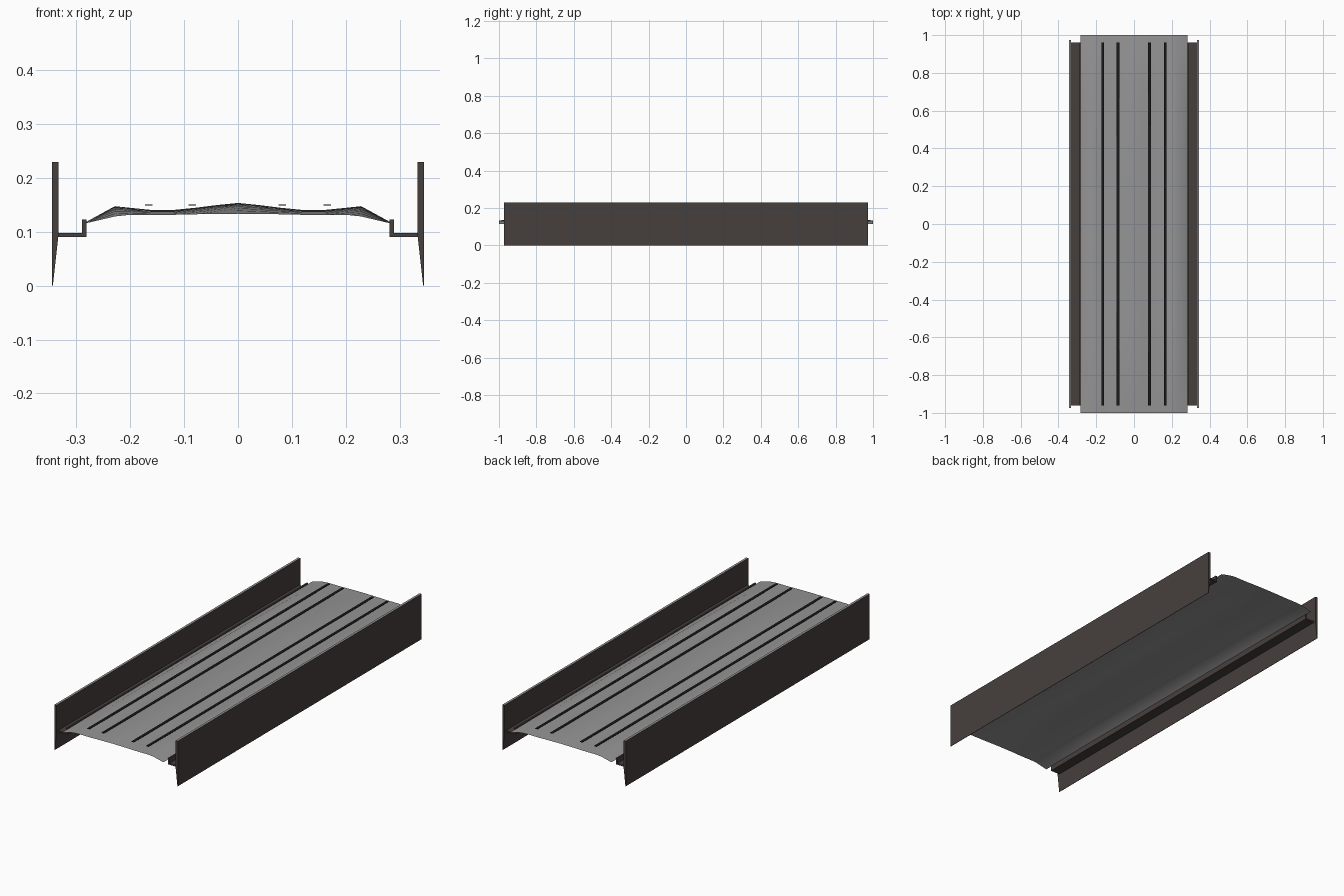
import bpy
import bmesh

if "Cube" in bpy.data.objects:
    bpy.data.objects.remove(bpy.data.objects["Cube"])


def material(name, rgb):
    m = bpy.data.materials.new(name)
    m.diffuse_color = (*rgb, 1)
    m.use_nodes = True
    m.node_tree.nodes["Principled BSDF"].inputs["Base Color"].default_value = m.diffuse_color
    return m


GREY = material("deck grey", (0.30, 0.30, 0.30))
BROWN = material("dark brown", (0.062, 0.050, 0.047))
BLACK = material("strip black", (0.010, 0.010, 0.010))


def finish(bm, name, mats):
    bmesh.ops.recalc_face_normals(bm, faces=bm.faces)
    me = bpy.data.meshes.new(name)
    bm.to_mesh(me)
    bm.free()
    for m in mats:
        me.materials.append(m)
    ob = bpy.data.objects.new(name, me)
    bpy.context.collection.objects.link(ob)
    return ob


def extrude_profile(name, pts, half_len, mats):
    """Closed x-z profile run along y, centred on y = 0."""
    bm = bmesh.new()
    face = bm.faces.new([bm.verts.new((x, -half_len, z)) for x, z in pts])
    ext = bmesh.ops.extrude_face_region(bm, geom=[face])
    verts = [v for v in ext["geom"] if isinstance(v, bmesh.types.BMVert)]
    bmesh.ops.translate(bm, verts=verts, vec=(0, 2 * half_len, 0))
    return finish(bm, name, mats)


# Deck: thin sheet, crowned in the middle and flattening towards both ends
half = [  # x, z mid-length, z at the ends
    (0, .153, .133), (.04, .149, .1325), (.08, .144, .132), (.12, .140, .131),
    (.16, .140, .131), (.20, .144, .131), (.228, .147, .128), (.283, .117, .115)]
section = [(-x, a, b) for x, a, b in half[:0:-1]] + half
rows = 24
bm = bmesh.new()
grid = []
for i in range(rows + 1):
    y = -1 + 2 * i / rows
    t = abs(y) ** 4
    grid.append([bm.verts.new((x, y, a + (b - a) * t)) for x, a, b in section])
for r0, r1 in zip(grid, grid[1:]):
    for j in range(len(section) - 1):
        bm.faces.new((r0[j], r0[j + 1], r1[j + 1], r1[j]))
deck = finish(bm, "deck", [GREY])
if deck.data.polygons[0].normal.z < 0:
    deck.data.flip_normals()
for p in deck.data.polygons:
    p.use_smooth = True

# Side walls, with blade-like lower edge, and the stepped ledges that hold the deck
for side, s in (("left", -1), ("right", 1)):
    wall = extrude_profile(
        side + "_wall",
        [(s * x, z) for x, z in ((.333, .229), (.345, .229), (.345, 0), (.343, 0), (.333, .09))],
        .974, [BROWN, GREY])
    for p in wall.data.polygons:
        if p.normal.z > 0.9:
            p.material_index = 1
    extrude_profile(
        side + "_ledge",
        [(s * x, z) for x, z in ((.334, .090), (.334, .097), (.289, .097), (.289, .122),
                                 (.281, .122), (.281, .090))],
        .962, [BROWN])

# Thin dark grip strips along the deck
for i, x in enumerate((-.165, -.085, .082, .165)):
    extrude_profile(
        "grip_strip_%d" % (i + 1),
        [(x - .007, .148), (x + .007, .148), (x + .007, .150), (x - .007, .150)],
        .96, [BLACK])
